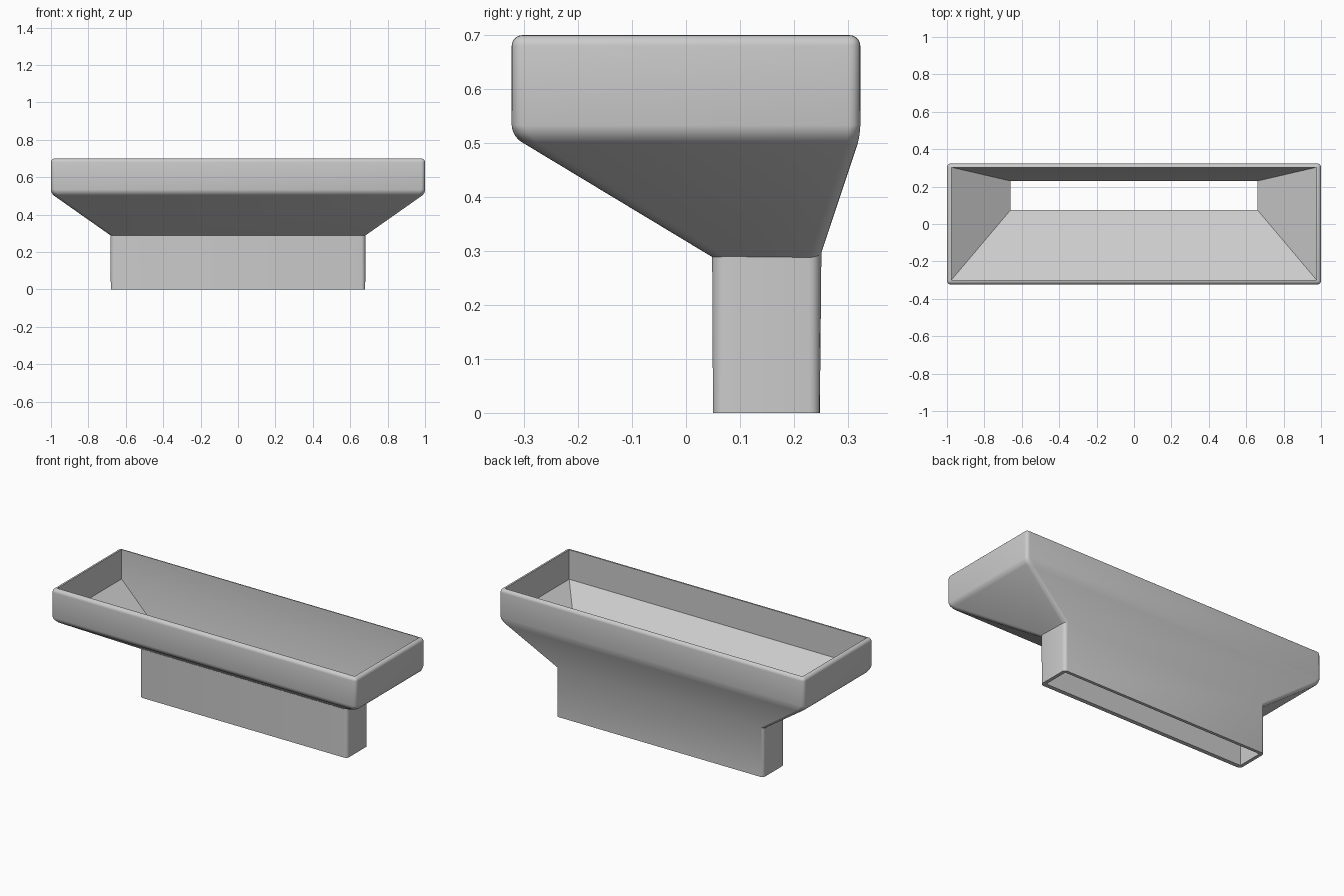
import bpy
import bmesh
import math

cube = bpy.data.objects.get("Cube")
if cube:
    bpy.data.objects.remove(cube, do_unlink=True)

# Single grey finish
grey = bpy.data.materials.new("plain grey")
grey.use_nodes = True
colour = (0.6, 0.6, 0.6, 1.0)
grey.diffuse_color = colour
grey.node_tree.nodes["Principled BSDF"].inputs["Base Color"].default_value = colour

# Rectangular sections: half width, front y, back y, height.
# They run up the outside, over the rim and down the inside.
outer = [
    (0.68, 0.05, 0.248, 0.0),
    (0.68, 0.05, 0.248, 0.288),
    (1.0, -0.323, 0.323, 0.513),
    (1.0, -0.323, 0.323, 0.70),
]
inner = [
    (0.976, -0.299, 0.303, 0.70),
    (0.976, -0.299, 0.303, 0.525),
    (0.66, 0.075, 0.23, 0.298),
    (0.66, 0.075, 0.23, 0.0),
]

bm = bmesh.new()


def add_ring(w, front, back, z):
    corners = [(-w, front), (w, front), (w, back), (-w, back)]
    return [bm.verts.new((x, y, z)) for x, y in corners]


# Hollow funnel wall
rings = [add_ring(*section) for section in outer + inner]
for i, ring in enumerate(rings):
    following = rings[(i + 1) % len(rings)]
    for j in range(4):
        k = (j + 1) % 4
        bm.faces.new((ring[j], ring[k], following[k], following[j]))
bmesh.ops.recalc_face_normals(bm, faces=bm.faces[:])

# Round the outside corners, the rim and the lower edge of the tray
rounded = []
for lower, upper in zip(rings[:3], rings[1:4]):
    rounded += [bm.edges.get((a, b)) for a, b in zip(lower, upper)]
for ring in rings[2:4]:
    rounded += [bm.edges.get((ring[j], ring[(j + 1) % 4])) for j in range(4)]
bmesh.ops.bevel(bm, geom=rounded, offset=0.02, offset_type='OFFSET',
                segments=5, profile=0.5, affect='EDGES', clamp_overlap=True)

mesh = bpy.data.meshes.new("funnel_body")
bm.to_mesh(mesh)
bm.free()
mesh.materials.append(grey)
funnel = bpy.data.objects.new("funnel_body", mesh)
bpy.context.collection.objects.link(funnel)

# Smooth fillets, crisp inner edges
bpy.ops.object.select_all(action='DESELECT')
funnel.select_set(True)
bpy.context.view_layer.objects.active = funnel
bpy.ops.object.shade_smooth_by_angle(angle=math.radians(30))
